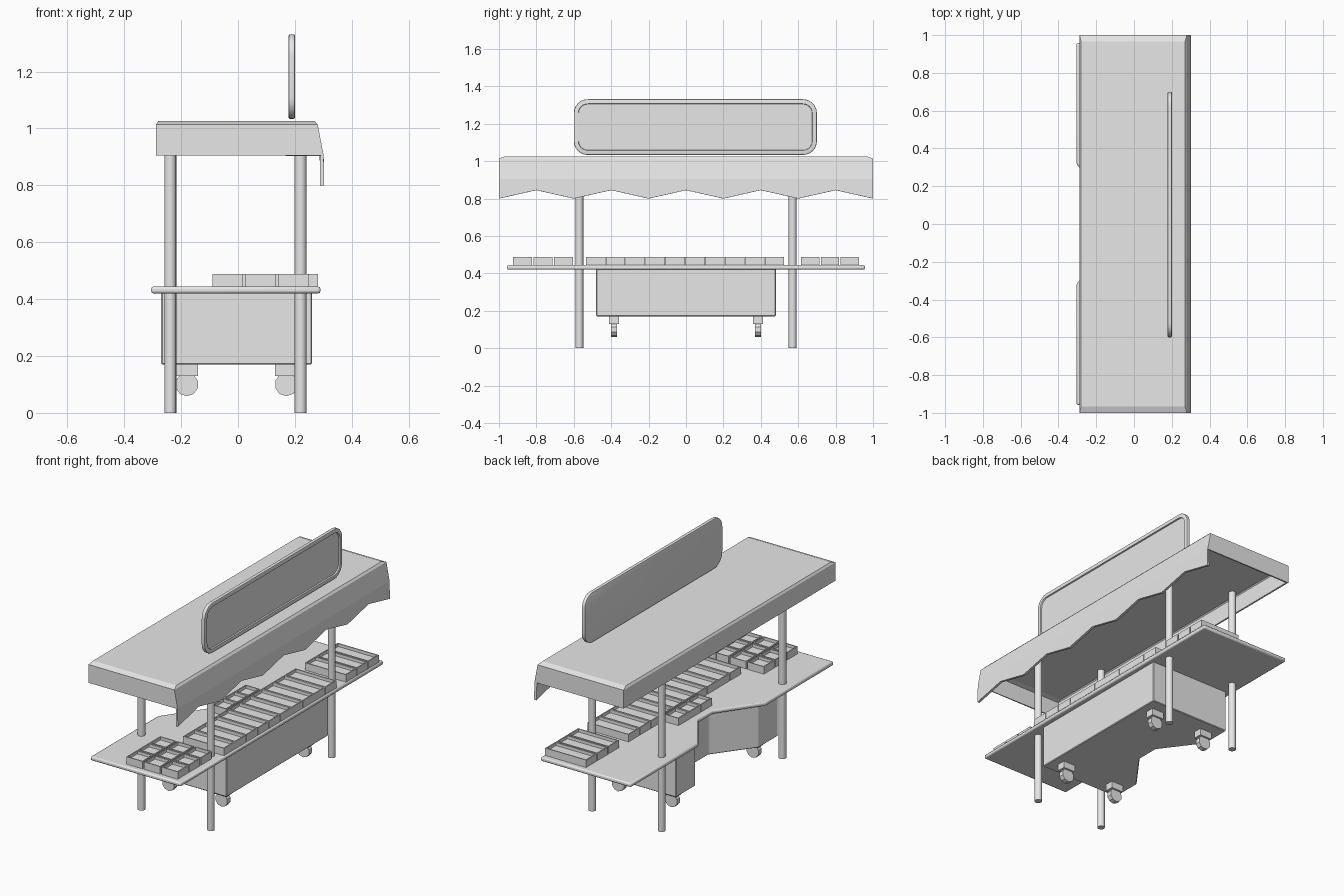
import bpy, bmesh, math
from mathutils import Matrix, Vector

cube = bpy.data.objects.get("Cube")
if cube:
    bpy.data.objects.remove(cube, do_unlink=True)

grey = bpy.data.materials.new("light_grey")
grey.use_nodes = True
grey.diffuse_color = (0.8, 0.8, 0.8, 1)
grey.node_tree.nodes["Principled BSDF"].inputs["Base Color"].default_value = (0.8, 0.8, 0.8, 1)


def finish(name, bm, bevel=0, segments=2, smooth=False):
    bmesh.ops.recalc_face_normals(bm, faces=bm.faces[:])
    mesh = bpy.data.meshes.new(name)
    bm.to_mesh(mesh)
    bm.free()
    mesh.materials.append(grey)
    obj = bpy.data.objects.new(name, mesh)
    bpy.context.collection.objects.link(obj)
    if bevel:
        mod = obj.modifiers.new("Soft edges", "BEVEL")
        mod.width, mod.segments = bevel, segments
    if smooth:
        bpy.ops.object.select_all(action="DESELECT")
        obj.select_set(True)
        bpy.context.view_layer.objects.active = obj
        bpy.ops.object.shade_smooth_by_angle(angle=math.radians(35))
    return obj


def add_box(bm, x0, x1, y0, y1, z0, z1):
    size = Matrix.Diagonal((x1 - x0, y1 - y0, z1 - z0, 1))
    place = Matrix.Translation(((x0 + x1) / 2, (y0 + y1) / 2, (z0 + z1) / 2))
    return bmesh.ops.create_cube(bm, size=1, matrix=place @ size)["verts"]


def prism(points, direction):
    """Close an outline and extrude it along a direction."""
    bm = bmesh.new()
    face = bm.faces.new([bm.verts.new(p) for p in points])
    new = bmesh.ops.extrude_face_region(bm, geom=[face], use_keep_orig=True)["geom"]
    moved = [v for v in new if isinstance(v, bmesh.types.BMVert)]
    bmesh.ops.translate(bm, vec=direction, verts=moved)
    return bm


def notched(back, front, end, mouth, depth, inner, z):
    """Rectangle with a trapezoid bay cut in its -x side."""
    half = [(front, end), (back, end), (back, mouth), (depth, inner)]
    return [(x, y, z) for x, y in half] + [(x, -y, z) for x, y in reversed(half)]


# Counter top and cabinet, both with the standing bay
finish("counter_top", prism(notched(-0.305, 0.29, 0.957, 0.32, -0.13, 0.07, 0.42),
                            (0, 0, 0.024)), 0.008, 2, True)
finish("cabinet", prism(notched(-0.27, 0.26, 0.48, 0.30, -0.10, 0.07, 0.17),
                        (0, 0, 0.255)), 0.004, 1)

# Four canopy poles
for x, side in ((-0.238, "back"), (0.22, "front")):
    for y, end in ((-0.57, "near"), (0.57, "far")):
        bm = bmesh.new()
        bmesh.ops.create_cone(bm, cap_ends=True, segments=16, radius1=0.021, radius2=0.021,
                              depth=1.01, matrix=Matrix.Translation((x, y, 0.505)))
        finish(f"pole_{side}_{end}", bm, smooth=True)

# Casters with mounting blocks
for x, side in ((-0.18, "back"), (0.17, "front")):
    for y, end in ((-0.385, "near"), (0.385, "far")):
        bm = bmesh.new()
        add_box(bm, x - 0.04, x + 0.04, y - 0.026, y + 0.026, 0.13, 0.172)
        turn = Matrix.Translation((x, y, 0.1)) @ Matrix.Rotation(math.pi / 2, 4, "X")
        bmesh.ops.create_cone(bm, cap_ends=True, segments=10, radius1=0.041, radius2=0.041,
                              depth=0.03, matrix=turn)
        finish(f"caster_{side}_{end}", bm)

# Canopy shell: chamfered roof, skirt and zigzag valance
bm = bmesh.new()


def ring(x0, x1, y, z):
    return [bm.verts.new(p) for p in ((x0, -y, z), (x1, -y, z), (x1, y, z), (x0, y, z))]


top = ring(-0.28, 0.27, 0.967, 1.026)
shoulder = ring(-0.288, 0.28, 1, 1.014)
hem = ring(-0.288, 0.301, 1, 0.905)
steps = 10
hem_line = [hem[1]] + [bm.verts.new((0.301, -1 + 2 * i / steps, 0.905))
                       for i in range(1, steps)] + [hem[2]]
zigzag = [bm.verts.new((0.303, -1 + 2 * i / steps, 0.845 if i % 2 else 0.80))
          for i in range(steps + 1)]
bm.faces.new(top)
for i in range(4):
    j = (i + 1) % 4
    bm.faces.new((top[i], shoulder[i], shoulder[j], top[j]))
    lower = hem_line if i == 1 else [hem[i], hem[j]]
    bm.faces.new([shoulder[i], *lower, shoulder[j]])
for i in range(steps):
    bm.faces.new((hem_line[i], zigzag[i], zigzag[i + 1], hem_line[i + 1]))
bmesh.ops.recalc_face_normals(bm, faces=bm.faces[:])
bm.normal_update()
if max(bm.faces, key=lambda f: f.calc_center_median().z).normal.z < 0:
    bmesh.ops.reverse_faces(bm, faces=bm.faces[:])
mesh = bpy.data.meshes.new("canopy")
bm.to_mesh(mesh)
bm.free()
mesh.materials.append(grey)
canopy = bpy.data.objects.new("canopy", mesh)
bpy.context.collection.objects.link(canopy)
shell = canopy.modifiers.new("Thickness", "SOLIDIFY")
shell.thickness, shell.offset = 0.014, -1

# Sign board: rounded panel with a raised frame on the front side
outline = []
radius, half_y, half_z = 0.075, 0.65, 0.149
for k, (sy, sz) in enumerate(((1, 1), (-1, 1), (-1, -1), (1, -1))):
    for step in range(7):
        a = math.pi / 2 * (k + step / 6)
        outline.append((0.178, 0.05 + sy * (half_y - radius) + radius * math.cos(a),
                        1.182 + sz * (half_z - radius) + radius * math.sin(a)))
bm = prism(outline, (0.022, 0, 0))
bmesh.ops.recalc_face_normals(bm, faces=bm.faces[:])
bm.normal_update()
front = max(bm.faces, key=lambda f: f.calc_center_median().x)
rim = list(front.edges)
back_rim = list(min(bm.faces, key=lambda f: f.calc_center_median().x).edges)
bmesh.ops.inset_region(bm, faces=[front], thickness=0.024)
bmesh.ops.inset_region(bm, faces=[front], thickness=0.002, depth=-0.008)
bmesh.ops.bevel(bm, geom=rim + back_rim, offset=0.005, segments=2, affect="EDGES", profile=0.5)
finish("sign_board", bm, smooth=True)


def trays(name, x0, x1, nx, y0, y1, ny, gap):
    """Grid of open trays resting on the counter."""
    bm = bmesh.new()
    dx, dy = (x1 - x0 + gap) / nx, (y1 - y0 + gap) / ny
    for i in range(nx):
        for j in range(ny):
            x, y = x0 + i * dx, y0 + j * dy
            verts = add_box(bm, x, x + dx - gap, y, y + dy - gap, 0.443, 0.488)
            bm.normal_update()
            lid = next(f for v in verts for f in v.link_faces if f.normal.z > 0.9)
            bmesh.ops.inset_region(bm, faces=[lid], thickness=0.009)
            pit = bmesh.ops.extrude_face_region(bm, geom=[lid])["geom"]
            floor = [v for v in pit if isinstance(v, bmesh.types.BMVert)]
            bmesh.ops.translate(bm, vec=Vector((0, 0, -0.018)), verts=floor)
            if lid.is_valid:
                bmesh.ops.delete(bm, geom=[lid], context="FACES_ONLY")
    finish(name, bm)


trays("small_trays_near", -0.09, 0.25, 3, -0.925, -0.605, 3, 0.008)
trays("long_trays_middle", 0.012, 0.282, 1, -0.535, 0.525, 10, 0.003)
trays("small_trays_middle", -0.09, 0.003, 1, -0.115, 0.2, 3, 0.004)
trays("long_trays_far", 0.012, 0.282, 1, 0.615, 0.925, 3, 0.008)
